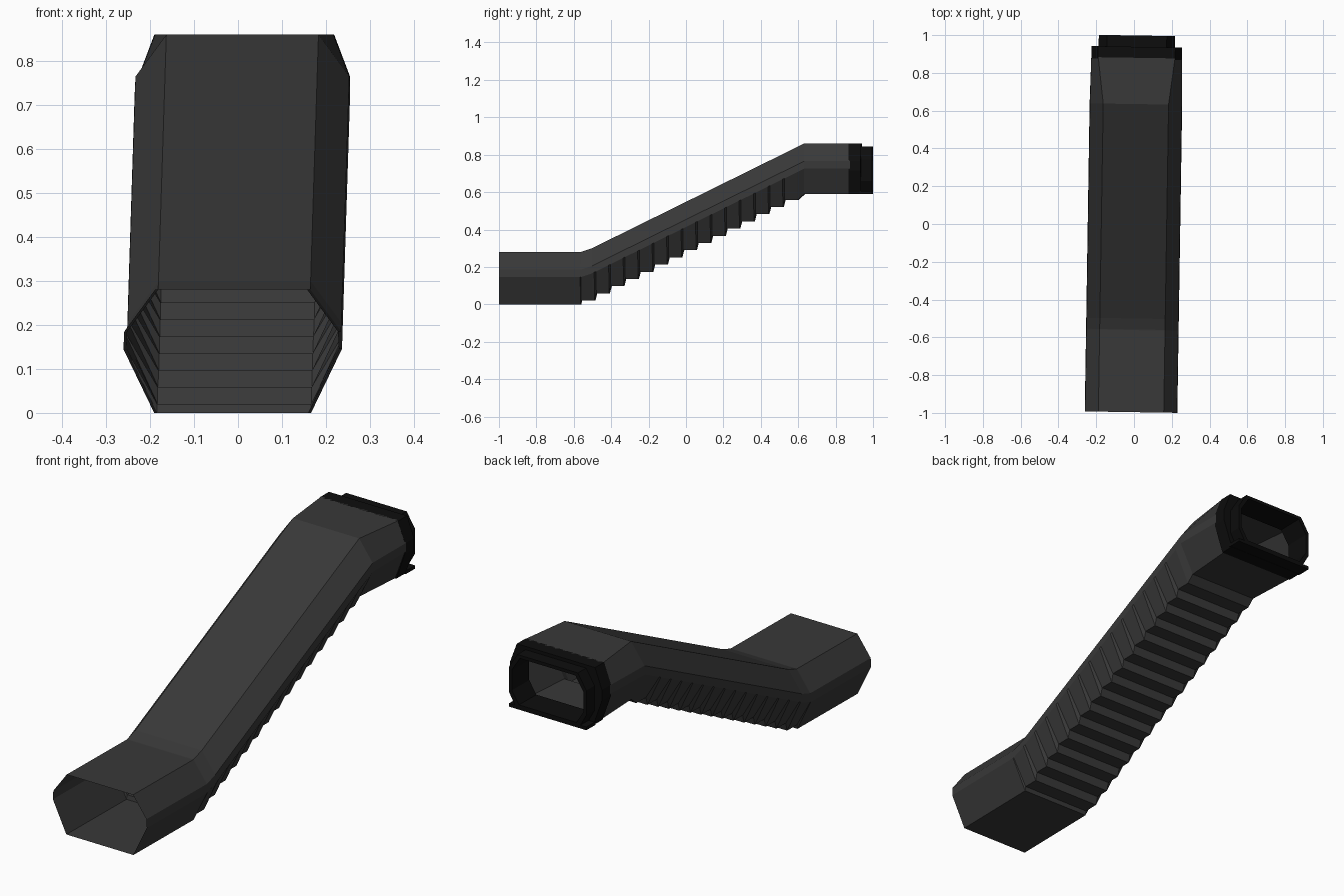
import bpy, bmesh, math
from mathutils import Matrix

if "Cube" in bpy.data.objects:
    bpy.data.objects.remove(bpy.data.objects["Cube"])

TURN = Matrix.Rotation(math.radians(-0.9), 4, 'Z')   # whole model sits slightly askew


def material(name, v):
    m = bpy.data.materials.new(name)
    m.diffuse_color = (v, v, v, 1)
    m.use_nodes = True
    m.node_tree.nodes["Principled BSDF"].inputs["Base Color"].default_value = m.diffuse_color
    return m


def octagon(y, rows):
    """Closed section from (half width, z) rows listed bottom to top."""
    return [(w, y, z) for w, z in rows] + [(-w, y, z) for w, z in reversed(rows)]


def loft(name, rings, mat, closed=False):
    """Skin quads between successive sections."""
    bm = bmesh.new()
    loops = [[bm.verts.new(p) for p in r] for r in rings]
    pairs = list(zip(loops, loops[1:]))
    if closed:
        pairs.append((loops[-1], loops[0]))
    for a, b in pairs:
        for i in range(len(a)):
            j = (i + 1) % len(a)
            bm.faces.new((a[i], a[j], b[j], b[i]))
    bmesh.ops.recalc_face_normals(bm, faces=bm.faces)
    me = bpy.data.meshes.new(name)
    bm.to_mesh(me)
    bm.free()
    me.transform(TURN)
    me.materials.append(mat)
    ob = bpy.data.objects.new(name, me)
    bpy.context.collection.objects.link(ob)
    return ob


def lerp_path(y, pts):
    for (y0, z0), (y1, z1) in zip(pts, pts[1:]):
        if y <= y1:
            return z0 + (z1 - z0) * (y - y0) / (y1 - y0)
    return pts[-1][1]


shell_mat = material("dark_shell", 0.04)
frame_mat = material("black_frame", 0.004)

# Stepped floor profile (y, z): landing, stairs, landing
floor = [(-0.996, 0), (-0.562, 0), (-0.558, 0.02), (-0.5, 0.02)]
for k in range(14):
    y, z = -0.487 + 0.0775 * k, 0.02 + 0.0385 * k
    floor += [(y, z), (y + 0.01, z + 0.0385)]
floor += [(0.6, 0.559), (0.635, 0.59), (0.88, 0.59)]

# Roof rise above the lower landing
rise = [(-1, 0), (-0.56, 0), (-0.5, 0.02), (0.635, 0.58), (1, 0.58)]

# Stair tunnel: walls follow the slope, floor follows the steps
sections = []
for y, z in floor:
    r = lerp_path(y, rise)
    flare = max(0, (y - 0.635) / 0.245)
    sections.append(octagon(y, [(0.175 + 0.015 * flare, z), (0.245 - 0.005 * flare, 0.145 + r),
                                (0.243 - 0.003 * flare, 0.185 + r), (0.173 + 0.03 * flare, 0.28 + r)]))
loft("stair_tunnel", sections, shell_mat)


# Door frame: two stepped octagonal collars around the upper opening
def collar(name, y0, y1, outer, inner):
    loft(name, [octagon(y0, outer), octagon(y1, outer),
                octagon(y1, inner), octagon(y0, inner)], frame_mat, closed=True)


opening = [(0.15, 0.612), (0.187, 0.67), (0.187, 0.765), (0.145, 0.83)]
collar("door_collar", 0.872, 0.938,
       [(0.195, 0.589), (0.24, 0.715), (0.24, 0.765), (0.204, 0.86)], opening)
collar("door_rim", 0.938, 0.998,
       [(0.165, 0.595), (0.202, 0.66), (0.202, 0.775), (0.158, 0.845)], opening)

# Door sill along the bottom of the rim
sill = [(0.202, 0.59), (0.202, 0.605)]
ob = loft("door_sill", [octagon(0.93, sill), octagon(0.998, sill)], frame_mat)
bm = bmesh.new()
bm.from_mesh(ob.data)
bmesh.ops.holes_fill(bm, edges=bm.edges)
bm.to_mesh(ob.data)
bm.free()
